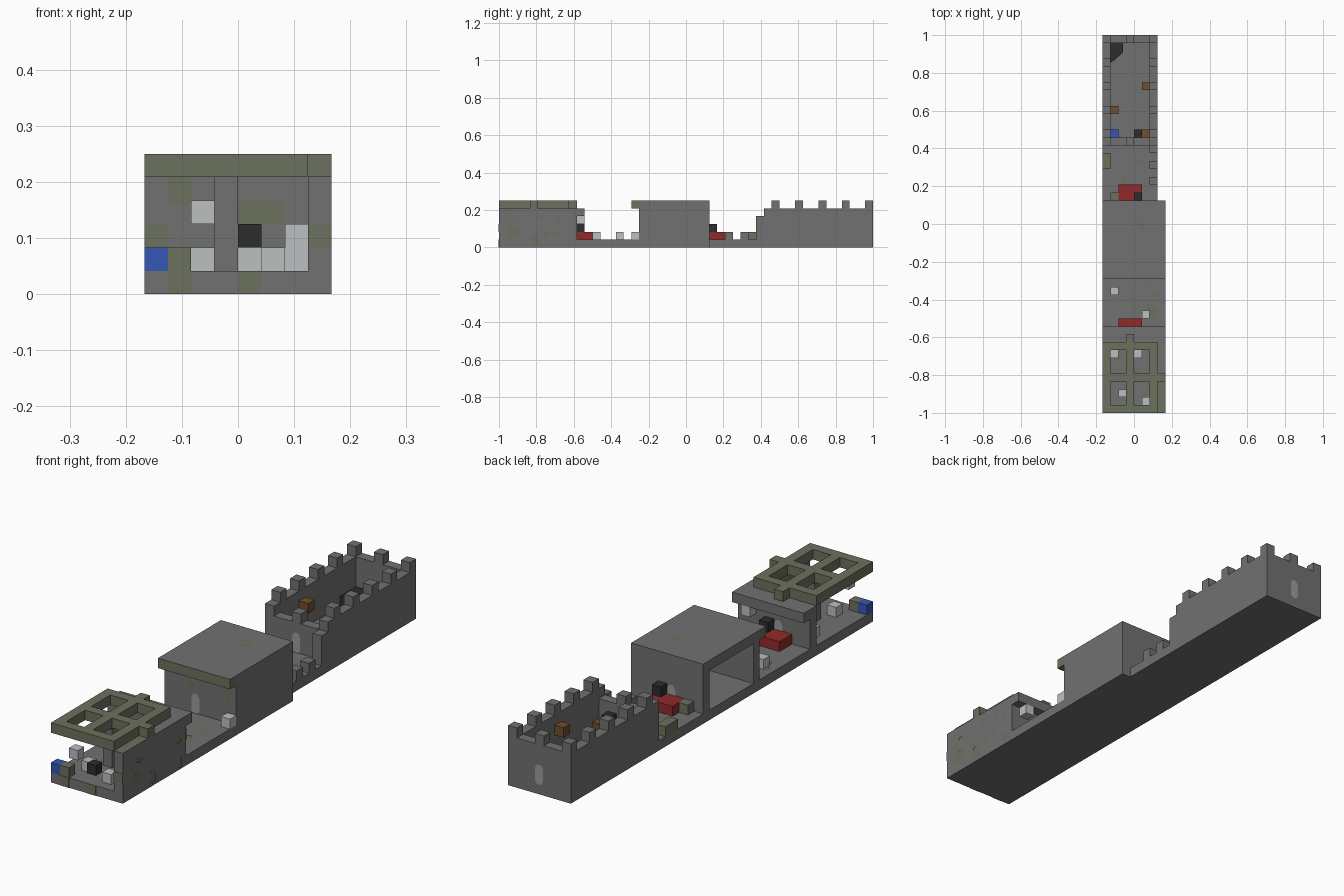
import bpy, bmesh, random
from mathutils import Matrix, Vector

random.seed(4)
U = 1 / 24  # one block
cube = bpy.data.objects.get("Cube")
if cube:
    bpy.data.objects.remove(cube)


def material(name, r, g, b):
    m = bpy.data.materials.new(name)
    m.use_nodes = True
    m.diffuse_color = (r, g, b, 1)
    node = m.node_tree.nodes["Principled BSDF"]
    node.inputs["Base Color"].default_value = (r, g, b, 1)
    node.inputs["Roughness"].default_value = 0.9
    return m


STONE = material("stone grey", .165, .165, .165)
MOSS = material("moss olive", .15, .165, .11)
BONE = material("bone white", .5, .53, .53)
GLASS = material("window grey", .33, .33, .33)
BLACK = material("coal black", .026, .026, .026)
RED = material("red", .29, .023, .023)
BLUE = material("blue", .036, .095, .45)
BROWN = material("wood brown", .16, .08, .026)


def finish(name, bm, *mats):
    bmesh.ops.scale(bm, vec=(U, U, U), verts=bm.verts)
    mesh = bpy.data.meshes.new(name)
    bm.to_mesh(mesh)
    bm.free()
    for m in mats:
        mesh.materials.append(m)
    ob = bpy.data.objects.new(name, mesh)
    bpy.context.collection.objects.link(ob)
    return ob


def add_box(bm, x0, x1, y0, y1, z0, z1):
    size = Matrix.Diagonal((x1 - x0, y1 - y0, z1 - z0, 1))
    mid = Matrix.Translation(((x0 + x1) / 2, (y0 + y1) / 2, (z0 + z1) / 2))
    bmesh.ops.create_cube(bm, size=1, matrix=mid @ size)


def boxes(name, mat, *spans, top=None):
    bm = bmesh.new()
    for s in spans:
        add_box(bm, *s)
    if top:
        bm.normal_update()
        for f in bm.faces:
            f.material_index = int(f.normal.z > .5)
    return finish(name, bm, mat, *([top] if top else []))


def blocks(name, mat, *cells):
    return boxes(name, mat, *[(x, x + 1, y, y + 1, z, z + 1) for x, y, z in cells])


def patches(name, normal, lo, hi, count):
    """Scatter flat moss patches on a wall or floor."""
    bm = bmesh.new()
    n = Vector(normal)
    turn = n.to_track_quat('Z', 'Y').to_matrix().to_4x4()
    for i in range(count):
        p = Vector([random.uniform(a, b) for a, b in zip(lo, hi)])
        p += n * (.04 + i * .003)
        stretch = Matrix.Diagonal((random.uniform(.6, 1.2), random.uniform(.6, 1.2), 1, 1))
        bmesh.ops.create_circle(bm, cap_ends=True, segments=8,
                                radius=random.uniform(.3, .55),
                                matrix=Matrix.Translation(p) @ turn @ stretch)
    return finish(name, bm, MOSS)


def window(name, y, side):
    """Narrow pointed window plate on a wall facing +y or -y."""
    bm = bmesh.new()
    half = [(.2, 1), (.45, 1.3), (.45, 2.6), (.2, 3)]
    outline = [(x, z) for x, z in half] + [(-x, z) for x, z in reversed(half)]
    yy = y + side * .06
    face = bm.faces.new([bm.verts.new((x - .5, yy, z)) for x, z in outline])
    face.normal_update()
    if face.normal.y * side < 0:
        face.normal_flip()
    return finish(name, bm, GLASS)


# Long base slab, narrower towards the back
boxes("base_floor", STONE, (-4, 4, -24, 3, 0, 1), (-4, 3, 3, 24, 0, 1))

# Front ruin: side wall, rear wall with lintel, pillar
boxes("front_side_wall", STONE, (3, 4, -24, -14, 1, 5))
boxes("front_wall_moss_cap", MOSS, (3, 4, -24, -19, 5, 5.05))
boxes("front_rear_wall", STONE, (-4, 3, -15, -14, 1, 4))
boxes("front_lintel", STONE, (-4, 4, -15, -13, 4, 5))
boxes("front_pillar", STONE, (-1, 0, -20, -19, 1, 5))
boxes("front_post", MOSS, (-3, -2, -24, -23, 1, 2))

# Lattice roof with two end stubs
boxes("lattice_roof", MOSS,
      *[(x, x + 1, -24, -15, 5, 6) for x in (-4, -1, 2)],
      *[(x, x + 2, y, y + 1, 5, 6) for x in (-3, 0) for y in (-24, -20, -16)],
      (3, 4, -20, -19, 5, 6), (-1, 0, -15, -14, 5, 6))

# Moss plates on the front ruin
boxes("front_moss_plates", MOSS,
      (-3, -2, -15.05, -15, 3.8, 5), (-1, 0, -15.05, -15, 4, 5),
      (0, 2, -15.05, -15, 3, 4), (-4, -3, -15.05, -15, 2, 3),
      (-3, -2, -24.04, -24, 0, 1), (0, 1, -24.04, -24, 0, 1),
      (3, 4, -24.04, -24, 2, 3))

# Middle hall, open on one side, with a mossy eave
boxes("hall", STONE, (-4, 4, -6, -5, 1, 5), (-4, 4, 2, 3, 1, 5),
      (3, 4, -5, 2, 1, 5), (-4, 4, -6, 3, 5, 6))
boxes("hall_eave", MOSS, (-4, 4, -7, -6, 5, 6), top=STONE)

# Rear keep: walls and battlements
boxes("keep_walls", STONE, (-4, 3, 10, 11, 1, 4), (-4, 3, 23, 24, 1, 5),
      (-4, -3, 11, 23, 1, 5), (2, 3, 11, 23, 1, 5))
blocks("keep_battlements", STONE,
       *[(x, y, 5) for x in (-4, 2) for y in range(11, 24, 3)],
       (-1, 23, 5), *[(x, 10, 4) for x in (-4, -1, 2)])

# Crumbled wall between hall and keep
boxes("broken_wall", STONE, (2, 3, 5, 6, 1, 2), (2, 3, 7, 8, 1, 2), (2, 3, 9, 10, 1, 4))
boxes("mossy_rubble", MOSS, (-4, -3, 7, 9, 1, 2), (-3, -2, 3, 4, 1, 2))

# Windows
for label, y, side in (("front_ruin", -14, 1), ("hall_front", -6, -1), ("hall_back", 3, 1),
                       ("keep_front", 10, -1), ("keep_back", 24, 1)):
    window(label + "_window", y, side)

# Loose blocks
for label, y in (("front", -14), ("rear", 3)):
    boxes(label + "_red_bed", RED, (-2, 1, y, y + 2, 1, 2))
    blocks(label + "_black_block", BLACK, (0, y, 2))
blocks("bone_blocks", BONE, (-3, -17, 1), (0, -17, 1), (-2, -22, 1), (1, -23, 1),
       (-2, -24, 3), (2, -17, 1), (2, -17, 2), (2, -14, 3),
       (-3, -9, 1), (1, -12, 1), (3, -7, 1))
blocks("dark_blocks", BLACK, (0, -24, 2), (0, 11, 2))
blocks("blue_blocks", BLUE, (-4, -24, 1), (-3, 11, 1))
blocks("wood_blocks", BROWN, (-3, 14, 3), (1, 17, 3), (1, 11, 1))

# Wedge of coal in the keep corner
bm = bmesh.new()
base = bm.faces.new([bm.verts.new((x, y, 1)) for x, y in
                     ((-3, 23), (-3, 20.5), (-2.5, 20.8), (-1.4, 21.8), (-1.4, 23))])
lift = bmesh.ops.extrude_face_region(bm, geom=[base])["geom"]
bmesh.ops.translate(bm, vec=(0, 0, 1), verts=[v for v in lift if isinstance(v, bmesh.types.BMVert)])
bmesh.ops.recalc_face_normals(bm, faces=bm.faces)
finish("coal_wedge", bm, BLACK)

# Scattered moss
patches("side_wall_moss", (1, 0, 0), (4, -23.3, .7), (4, -14.7, 4.3), 18)
patches("rear_wall_moss", (0, 1, 0), (-3.3, -14, 1.7), (2.3, -14, 3.4), 5)
patches("hall_front_moss", (0, -1, 0), (-3.3, -6, 1.7), (3.3, -6, 4.3), 5)
patches("courtyard_moss", (0, 0, 1), (-3.3, -12, 1), (3.3, -7.5, 1), 12)
patches("front_floor_moss", (0, 0, 1), (-3.3, -23, 1), (2.3, -16, 1), 6)
patches("rear_floor_moss", (0, 0, 1), (-3, 4, 1), (2, 9, 1), 3)
patches("hall_roof_moss", (0, 0, 1), (-3, -4, 6), (3, 1, 6), 2)
